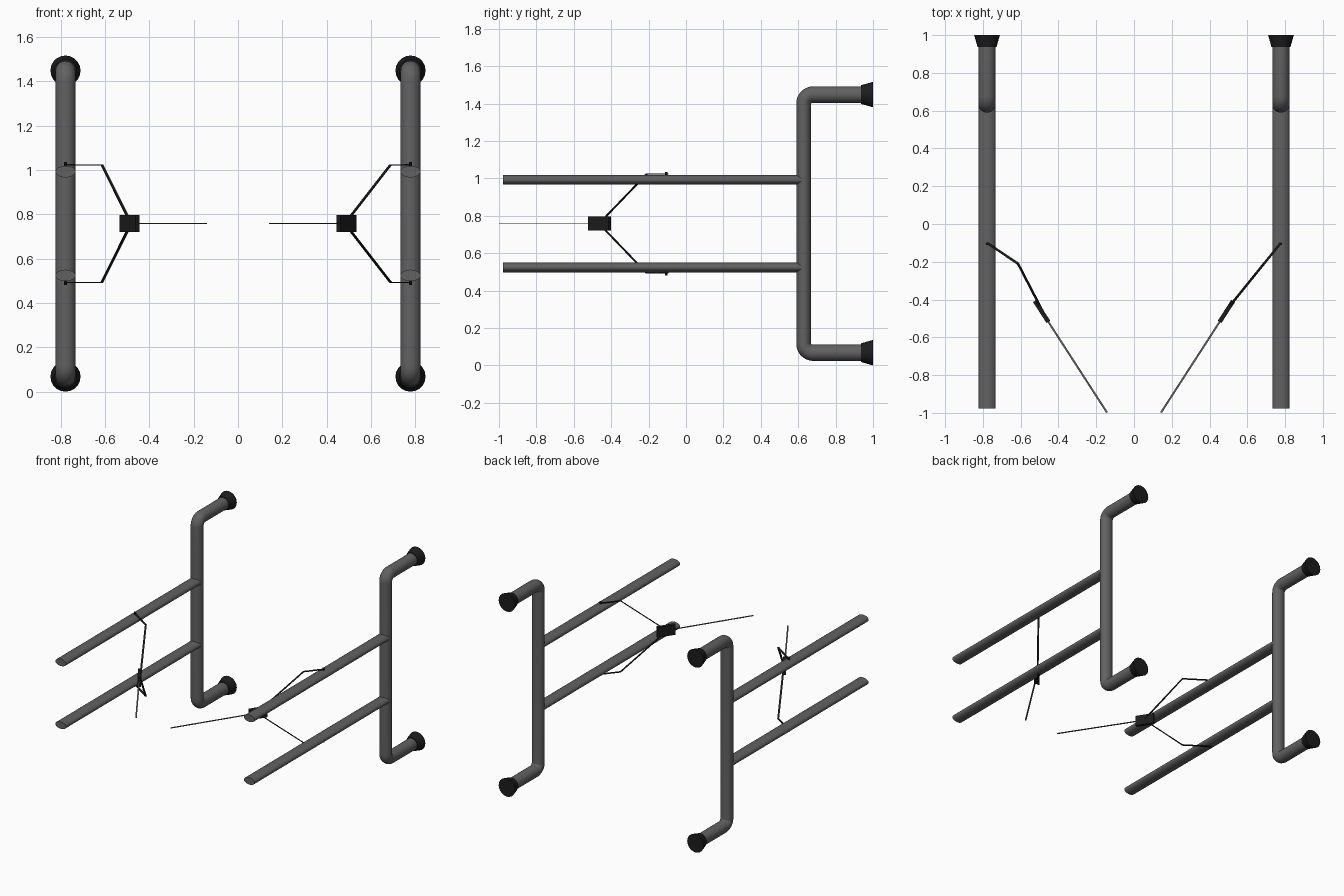
import bpy, bmesh
from math import sin, cos, pi, radians
from mathutils import Vector as V

if "Cube" in bpy.data.objects:
    bpy.data.objects.remove(bpy.data.objects["Cube"])

MID = 0.758      # height of the horizontal symmetry plane
X = 0.778        # distance of each rack from the centre line


def material(name, c):
    m = bpy.data.materials.new(name)
    m.diffuse_color = (c, c, c, 1)
    m.use_nodes = True
    m.node_tree.nodes["Principled BSDF"].inputs["Base Color"].default_value = m.diffuse_color
    return m


STEEL = material("dark_steel", 0.12)
BLACK = material("black_rubber", 0.012)


def loft(name, rings, mat):
    """Skin a list of closed rings and cap both ends."""
    bm = bmesh.new()
    rows = [[bm.verts.new(p) for p in r] for r in rings]
    n = len(rows[0])
    for a, b in zip(rows, rows[1:]):
        for i in range(n):
            j = (i + 1) % n
            bm.faces.new((a[i], a[j], b[j], b[i]))
    bm.faces.new(rows[0][::-1])
    bm.faces.new(rows[-1])
    bmesh.ops.recalc_face_normals(bm, faces=bm.faces)
    me = bpy.data.meshes.new(name)
    bm.to_mesh(me)
    bm.free()
    me.shade_smooth()
    me.set_sharp_from_angle(angle=radians(35))
    me.materials.append(mat)
    ob = bpy.data.objects.new(name, me)
    bpy.context.collection.objects.link(ob)
    return ob


def ellipse(c, u, v, n=24):
    return [c + u * cos(2 * pi * i / n) + v * sin(2 * pi * i / n) for i in range(n)]


def ribbon(name, pts, width, thick, mat):
    """Flat strip along a path, its width kept horizontal."""
    pts = [V(p) for p in pts]
    rings = []
    for i, p in enumerate(pts):
        t = V((0, 0, 0))
        if i > 0:
            t += (p - pts[i - 1]).normalized()
        if i < len(pts) - 1:
            t += (pts[i + 1] - p).normalized()
        t.normalize()
        w = t.cross(V((0, 0, 1))).normalized()
        h = w.cross(t)
        w, h = w * width / 2, h * thick / 2
        rings.append([p + w + h, p - w + h, p - w - h, p + w - h])
    return loft(name, rings, mat)


for side, s in (("left", -1), ("right", 1)):
    x = s * X
    # bent upright: top arm, tight bend, post, tight bend, bottom arm
    rings = []
    gap = 0.008
    for k in (1, -1):
        pivot = V((x, 0.668 + gap, MID + k * (0.69 - 0.044 - gap)))
        bend = []
        for i in range(9):
            a = pi / 2 * i / 8
            d = V((0, -sin(a), k * cos(a)))
            r = 0.044 + (0.039 - 0.044) * i / 8
            bend.append(ellipse(pivot + d * (r + gap), V((0.045, 0, 0)), d * r))
        arm_end = [V((p.x, 0.95, p.z)) for p in bend[0]]
        path = [arm_end] + bend
        rings += path if k == 1 else path[::-1]
    loft(side + "_upright", rings, STEEL)

    for level, k in (("upper", 1), ("lower", -1)):
        # flared wall foot
        zc = MID + k * 0.69
        loft(f"{side}_{level}_foot",
             [ellipse(V((x, y, zc)), V((r, 0, 0)), V((0, 0, r)), 20)
              for y, r in ((0.936, 0.050), (1.0, 0.068))], BLACK)
        # oval rail running forward
        loft(f"{side}_{level}_rail",
             [ellipse(V((x, y, MID + k * 0.234)), V((0.045, 0, 0)), V((0, 0, 0.026)))
              for y in (-0.978, 0.63)], STEEL)
        # small pin and bent strap from the rail to the plate
        loft(f"{side}_{level}_pin",
             [ellipse(V((x, -0.105, MID + k * h)), V((0.007, 0, 0)), V((0, 0.007, 0)), 10)
              for h in (0.24, 0.277)], BLACK)
        elbow = -0.614 if s < 0 else 0.688
        ribbon(f"{side}_{level}_strap",
               [(x, -0.10, MID + k * 0.265), (elbow, -0.21, MID + k * 0.265),
                (s * 0.482, -0.465, MID)], 0.013, 0.005, BLACK)

    # upright plate and thin rod pointing to the middle
    c = V((s * 0.489, -0.463, MID))
    tip = V((s * 0.143, -0.998, MID))
    d = (tip - c).normalized()
    ribbon(side + "_plate", [c - d * 0.066, c + d * 0.066], 0.023, 0.076, BLACK)
    ribbon(side + "_rod", [c, tip], 0.010, 0.004, STEEL)
